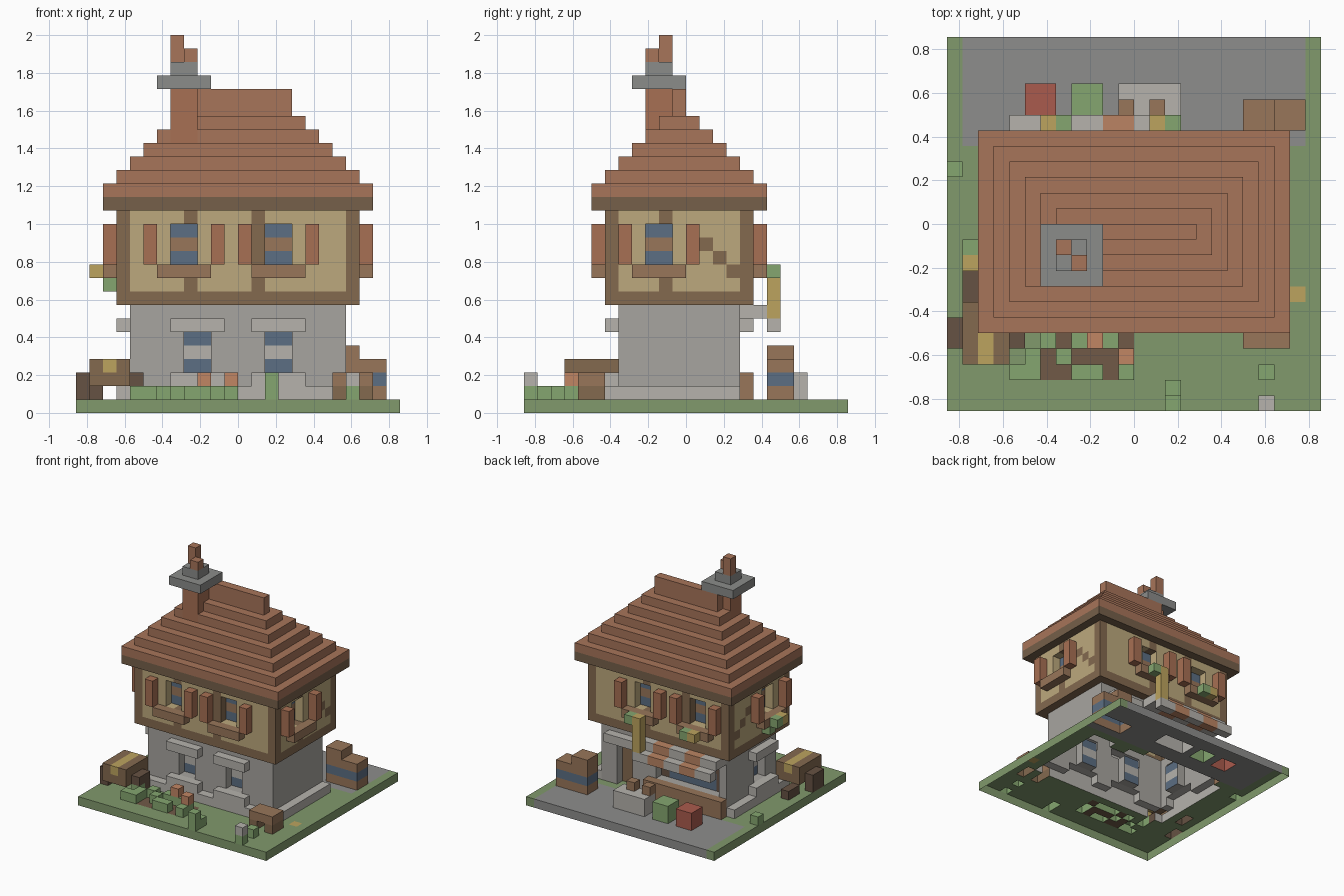
import bpy
from mathutils import Vector

if "Cube" in bpy.data.objects:
    bpy.data.objects.remove(bpy.data.objects["Cube"])

V = 1 / 14          # edge of one block
cells = {}          # (x, y, z) -> (part, colour)
COL = dict(grass='80986C', path='8C8C8B', soil='705A49', stone='A6A39E', pale='B4B1AB',
           plaster='BBA77C', timber='836950', wood='97755A', roof='A6745A', shutter='A66F54',
           glass='5C6E82', slate='8A8B89', leaf='84A56F', bloom='C08564', straw='BBA25F',
           red='A85B4E', stripe='B98363', dark='665345', eave='75604B')


def box(part, col, x0, x1, y0, y1, z0, z1):
    for x in range(x0, x1):
        for y in range(y0, y1):
            for z in range(z0, z1):
                cells[x, y, z] = (part, col)


def carve(x0, x1, y0, y1, z0, z1):
    for x in range(x0, x1):
        for y in range(y0, y1):
            for z in range(z0, z1):
                cells.pop((x, y, z), None)


def wall_box(side, part, col, a0, a1, d0, d1, z0, z1):
    """Box on a wall: a runs along the wall, d is the depth outwards from it."""
    lower = z1 <= 8
    fx, fy0, fy1 = (8, -5, 4) if lower else (9, -6, 5)
    r = {'front': (a0, a1, fy0 - d1, fy0 - d0), 'back': (a0, a1, fy1 + d0, fy1 + d1),
         'right': (fx + d0, fx + d1, a0, a1), 'left': (-fx - d1, -fx - d0, a0, a1)}[side]
    if part:
        box(part, col, *r, z0, z1)
    else:
        carve(*r, z0, z1)


def recess(side, part, a, w, z0, z1, bar):
    wall_box(side, None, None, a, a + w, -1, 0, z0, z1)
    wall_box(side, part, 'glass', a, a + w, -2, -1, z0, z1)
    wall_box(side, part, bar, a, a + w, -2, -1, z0 + 1, z0 + 2)


def upper_window(side, a):
    recess(side, 'upper_windows', a, 2, 11, 14, 'wood')
    wall_box(side, 'window_sills', 'wood', a - 1, a + 3, 0, 1, 10, 11)
    for s in (a - 2, a + 3):
        wall_box(side, 'shutters', 'shutter', s, s + 1, 0, 1, 11, 14)


def lower_window(side, a):
    recess(side, 'lower_windows', a, 2, 3, 6, 'pale')
    for z in (2, 6):
        wall_box(side, 'stone_window_trim', 'pale', a - 1, a + 3, 0, 1, z, z + 1)


# ground with paved yard and flower bed soil
box('ground', 'grass', -12, 12, -12, 12, 0, 1)
box('ground', 'path', -11, 11, 5, 12, 0, 1)
box('ground', 'soil', -6, 0, -10, -7, 0, 1)
box('ground', 'straw', 10, 11, -5, -4, 0, 1)

# stone ground floor on a plinth
box('plinth', 'pale', -9, 9, -6, 4, 1, 2)
box('stone_walls', 'stone', -8, 8, -5, 4, 1, 8)

# plastered upper floor with timber frame
box('upper_walls', 'plaster', -9, 9, -6, 5, 8, 15)
box('upper_walls', 'timber', -9, 9, -6, 5, 8, 9)
for x in (-9, -4, 1, 8):
    for y in (-6, 4):
        box('upper_walls', 'timber', x, x + 1, y, y + 1, 8, 15)
for x in (-9, 8):
    box('upper_walls', 'timber', x, x + 1, -2, -1, 8, 15)
    for i in range(4):
        box('upper_walls', 'timber', x, x + 1, i, i + 1, 13 - i, 14 - i)

# windows
for a in (-5, 2):
    upper_window('front', a)
for a in (-6, 1):
    upper_window('back', a)
for side in ('left', 'right'):
    upper_window(side, -3)
for a in (-4, 2):
    lower_window('front', a)
lower_window('left', -3)

# stepped hip roof
box('eaves', 'eave', -10, 10, -7, 6, 15, 16)
for i in range(6):
    box('roof', 'roof', i - 10, 10 - i, i - 7, 6 - i, 16 + i, 17 + i)
box('roof', 'roof', -4, 4, -1, 0, 22, 24)

# chimney with slate cap and two pots
box('chimney', 'shutter', -5, -3, -3, -1, 20, 24)
box('chimney_cap', 'slate', -6, -2, -4, 0, 24, 25)
box('chimney_cap', 'slate', -5, -3, -3, -1, 25, 26)
box('chimney_pots', 'roof', -5, -4, -2, -1, 26, 28)
box('chimney_pots', 'roof', -4, -3, -3, -2, 26, 27)

# shop opening, counter and striped awning at the back
carve(-7, 1, 3, 4, 3, 7)
box('shop_front', 'dark', -7, 1, 2, 3, 3, 7)
box('shop_front', 'glass', -6, 0, 2, 3, 3, 5)
box('counter', 'wood', -8, 2, 4, 5, 1, 3)
for i, x in enumerate(range(-8, 2, 2)):
    c = 'stripe' if i % 2 else 'pale'
    box('awning', c, x, x + 2, 4, 6, 7, 8)
    box('awning', c, x, x + 2, 6, 7, 6, 7)

# back door with lintel
carve(4, 6, 3, 4, 1, 6)
box('door', 'timber', 4, 6, 2, 3, 1, 6)
box('door_lintel', 'pale', 3, 7, 4, 5, 6, 7)

# flowers on the sills
box('sill_flowers', 'straw', 1, 2, 6, 7, 7, 11)
box('sill_flowers', 'leaf', 2, 3, 6, 7, 10, 11)
box('sill_flowers', 'straw', -6, -5, 6, 7, 10, 11)
box('sill_flowers', 'leaf', -5, -4, 6, 7, 10, 11)
box('sill_flowers', 'straw', -11, -10, -3, -2, 10, 11)
box('sill_flowers', 'leaf', -11, -10, -2, -1, 10, 11)
box('sill_flowers', 'leaf', -10, -9, -2, -1, 9, 10)

# market goods in the yard
box('red_crate', 'red', -7, -5, 7, 9, 1, 3)
box('green_crate', 'leaf', -4, -2, 7, 9, 1, 3)
box('stone_table', 'pale', -1, 3, 7, 9, 1, 3)
for x in (-1, 1):
    box('table_goods', 'wood', x, x + 1, 7, 8, 3, 4)
for x, top in ((7, 5), (9, 4)):
    box('barrels', 'wood', x, x + 2, 6, 8, 1, top)
    box('barrels', 'glass', x, x + 2, 6, 8, 2, 3)

# hay cart on the left
box('cart', 'timber', -11, -8, -9, -5, 2, 4)
box('cart', 'straw', -10, -9, -9, -5, 3, 4)
box('cart_wheels', 'dark', -12, -11, -8, -6, 1, 3)
box('cart_wheels', 'dark', -8, -7, -8, -6, 1, 3)
box('cart_handle', 'dark', -11, -10, -5, -3, 1, 2)

# bench at the front
box('bench', 'wood', 7, 10, -8, -6, 2, 3)
for x in (7, 9):
    box('bench', 'timber', x, x + 1, -8, -6, 1, 2)

# garden plants
for x, y in ((-8, -8), (-6, -8), (-4, -8), (-3, -8), (-2, -8), (-7, -9), (-5, -9), (-1, -9),
             (-8, -10), (-7, -10), (-4, -10), (-3, -10), (-1, -10), (2, -11), (2, -12),
             (8, -10), (8, -12), (-12, 3)):
    box('plants', 'leaf', x, x + 1, y, y + 1, 1, 2)
for x, y, c in ((-3, -8, 'bloom'), (-1, -9, 'bloom'), (2, -12, 'leaf'), (8, -12, 'pale')):
    box('blossoms', c, x, x + 1, y, y + 1, 2, 3)


def material(name):
    m = bpy.data.materials.new(name)
    rgb = [(int(COL[name][i:i + 2], 16) / 255) ** 2.2 for i in (0, 2, 4)]
    m.diffuse_color = (*rgb, 1)
    m.use_nodes = True
    m.node_tree.nodes["Principled BSDF"].inputs["Base Color"].default_value = m.diffuse_color
    return m


# mesh each part from its exposed block faces (the underside stays open)
mats = {n: material(n) for n in COL}
AXES = [Vector((1, 0, 0)), Vector((0, 1, 0)), Vector((0, 0, 1))]
for part in sorted({p for p, c in cells.values()}):
    verts, faces, cols = {}, [], []
    for cell, (p, c) in cells.items():
        if p != part:
            continue
        for k in range(3):
            u, w = AXES[(k + 1) % 3], AXES[(k + 2) % 3]
            for s in (0, 1):
                n = Vector(cell) + AXES[k] * (2 * s - 1)
                if tuple(int(q) for q in n) in cells or n.z < 0:
                    continue
                o = Vector(cell) + AXES[k] * s
                quad = [o, o + u, o + u + w, o + w]
                if not s:
                    quad.reverse()
                faces.append([verts.setdefault(tuple(q), len(verts)) for q in quad])
                cols.append(c)
    me = bpy.data.meshes.new(part)
    me.from_pydata([Vector(q) * V for q in verts], [], faces)
    used = sorted(set(cols))
    for c in used:
        me.materials.append(mats[c])
    for poly, c in zip(me.polygons, cols):
        poly.material_index = used.index(c)
    bpy.context.collection.objects.link(bpy.data.objects.new(part, me))
